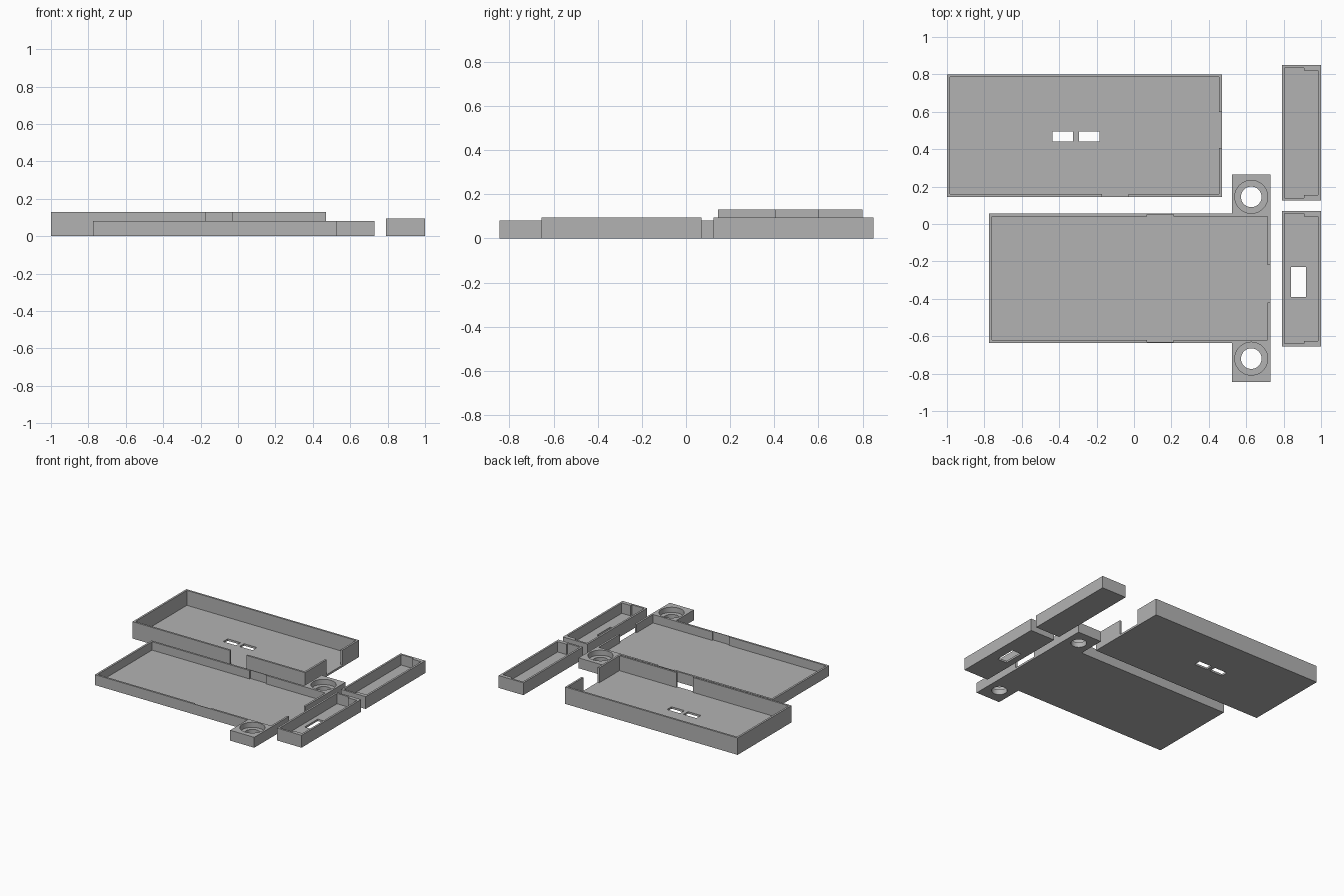
import bpy
import bmesh
from mathutils import Matrix, Vector

cube = bpy.data.objects.get("Cube")
if cube:
    bpy.data.objects.remove(cube, do_unlink=True)

grey = bpy.data.materials.new("light_grey_plastic")
grey.use_nodes = True
colour = (0.45, 0.45, 0.45, 1)
grey.diffuse_color = colour
grey.node_tree.nodes["Principled BSDF"].inputs["Base Color"].default_value = colour

WALL = 0.015    # wall and floor thickness
OVER = 0.3      # height safely above every part


def finish(bm, name):
    mesh = bpy.data.meshes.new(name)
    bm.to_mesh(mesh)
    bm.free()
    mesh.materials.append(grey)
    ob = bpy.data.objects.new(name, mesh)
    bpy.context.collection.objects.link(ob)
    return ob


def box(name, x0, x1, y0, y1, z0, z1):
    bm = bmesh.new()
    size = Vector((x1 - x0, y1 - y0, z1 - z0))
    centre = Vector((x0 + x1, y0 + y1, z0 + z1)) / 2
    bmesh.ops.create_cube(bm, size=1, matrix=Matrix.Translation(centre) @ Matrix.Diagonal(size).to_4x4())
    return finish(bm, name)


def cylinder(name, x, y, radius, z0, z1):
    bm = bmesh.new()
    bmesh.ops.create_cone(bm, cap_ends=True, segments=48, radius1=radius, radius2=radius,
                          depth=z1 - z0, matrix=Matrix.Translation((x, y, (z0 + z1) / 2)))
    return finish(bm, name)


def combine(ob, tools, operation="DIFFERENCE"):
    """Apply each tool to the part, then discard the tool."""
    for tool in tools:
        tool.hide_render = True
        mod = ob.modifiers.new("cut", "BOOLEAN")
        mod.operation, mod.solver, mod.object = operation, "EXACT", tool
        bpy.context.view_layer.objects.active = ob
        bpy.ops.object.modifier_apply(modifier=mod.name)
        bpy.data.objects.remove(tool, do_unlink=True)


def cutter(x0, x1, y0, y1, z0=WALL):
    return box("cutter", x0, x1, y0, y1, z0, OVER)


# Deep tray: open pocket, front and side wall gaps, two floor slots
deep = box("deep_tray", -1, 0.47, 0.145, 0.80, 0, 0.13)
combine(deep, [
    cutter(-1 + WALL, 0.47 - WALL, 0.145 + WALL, 0.80 - WALL),
    cutter(-0.17, -0.03, 0.10, 0.20),
    cutter(0.42, 0.50, 0.405, 0.60),
    cutter(-0.435, -0.325, 0.44, 0.495, -0.1),
    cutter(-0.295, -0.185, 0.44, 0.495, -0.1),
])

# Shallow tray with a mounting lug on each side
shallow = box("shallow_tray", -0.775, 0.73, -0.635, 0.055, 0, 0.08)
combine(shallow, [
    box("back_lug", 0.525, 0.73, 0.045, 0.265, 0, 0.08),
    box("front_lug", 0.525, 0.73, -0.845, -0.625, 0, 0.08),
], "UNION")
combine(shallow, [
    cutter(-0.775 + WALL, 0.73 - WALL, -0.62, 0.04),
    cutter(0.68, 0.76, -0.42, -0.22),
    cutter(0.07, 0.21, -0.63, 0.05),        # thinned side walls
])
# Counterbored screw holes
for y in (0.145, -0.72):
    combine(shallow, [
        cylinder("bore", 0.627, y, 0.055, -0.1, OVER),
        cylinder("counterbore", 0.627, y, 0.088, 0.04, OVER),
    ])


# End caps with a pocket that narrows toward the outer side
def end_cap(name, y0, y1):
    cap = box(name, 0.79, 1.0, y0, y1, 0, 0.095)
    combine(cap, [
        cutter(0.805, 0.91, y0 + WALL, y1 - WALL),
        cutter(0.88, 0.985, y0 + 0.03, y1 - 0.03),
    ])
    return cap


end_cap("plain_end_cap", 0.125, 0.85)
slotted = end_cap("slotted_end_cap", -0.655, 0.07)
combine(slotted, [cutter(0.84, 0.92, -0.39, -0.23, -0.1)])

# Smooth the bores while keeping edges crisp
bpy.ops.object.select_all(action="DESELECT")
bpy.context.view_layer.objects.active = shallow
shallow.select_set(True)
bpy.ops.object.shade_smooth_by_angle()
